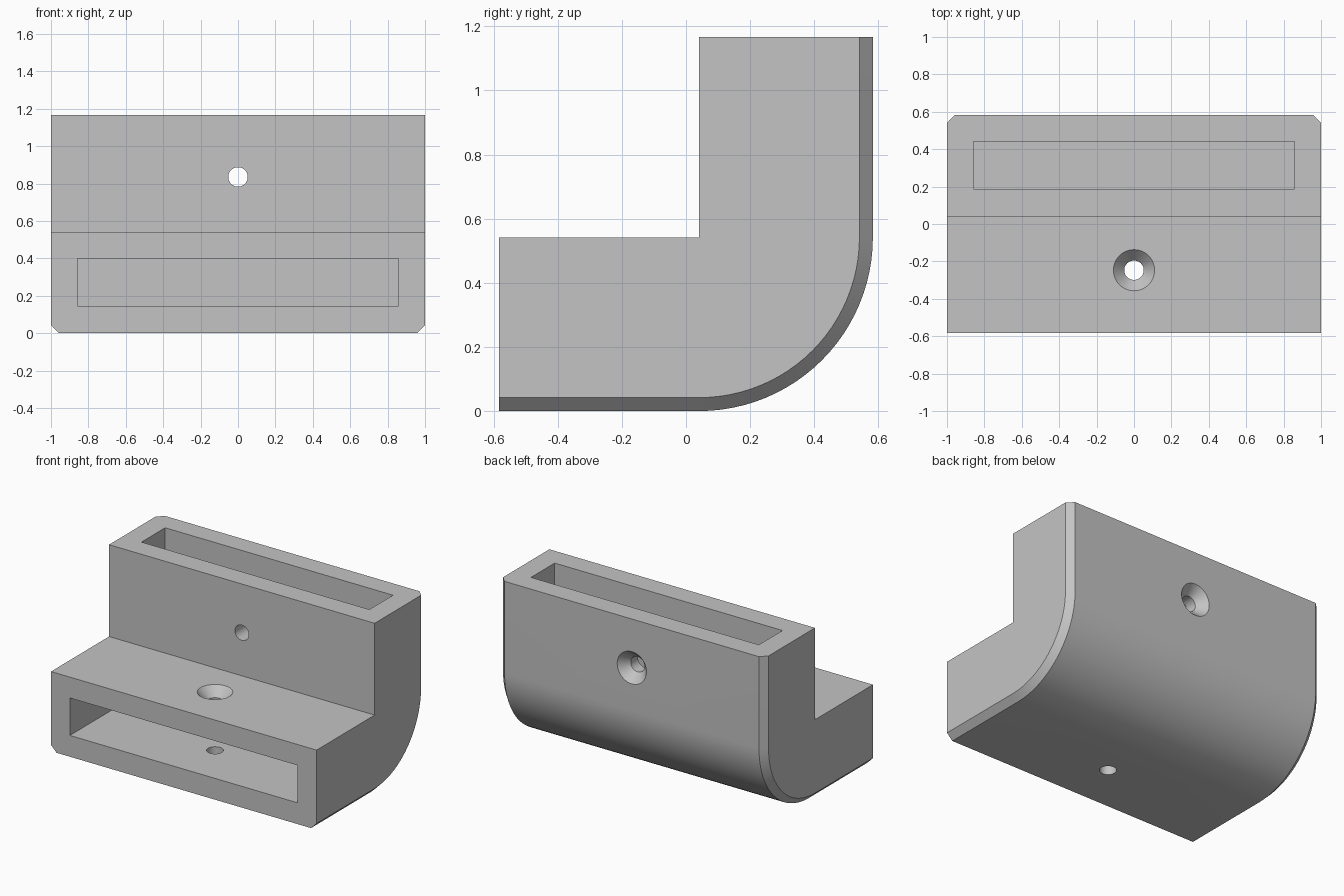
import bpy, bmesh
from math import cos, sin, pi, radians

if "Cube" in bpy.data.objects:
    bpy.data.objects.remove(bpy.data.objects["Cube"], do_unlink=True)

BACK, TOP = 0.583, 1.167      # half depth and full height
INNER_Y, INNER_Z = 0.041, 0.542   # inner corner, also centre of the bend
RADIUS, CHAMFER = 0.542, 0.042
SLOT_DEPTH = 0.64

grey = bpy.data.materials.new("plain grey")
grey.use_nodes = True
colour = (0.55, 0.55, 0.55, 1)
grey.diffuse_color = colour
grey.node_tree.nodes["Principled BSDF"].inputs["Base Color"].default_value = colour


def loft(name, rings):
    """Skin a list of equal rings and cap both ends."""
    bm = bmesh.new()
    loops = [[bm.verts.new(p) for p in ring] for ring in rings]
    n = len(loops[0])
    for a, b in zip(loops, loops[1:]):
        for i in range(n):
            j = (i + 1) % n
            bm.faces.new((a[i], a[j], b[j], b[i]))
    bm.faces.new(loops[0][::-1])
    bm.faces.new(loops[-1])
    bmesh.ops.recalc_face_normals(bm, faces=bm.faces)
    mesh = bpy.data.meshes.new(name)
    bm.to_mesh(mesh)
    bm.free()
    mesh.materials.append(grey)
    obj = bpy.data.objects.new(name, mesh)
    bpy.context.collection.objects.link(obj)
    return obj


def bracket_ring(x, r):
    """L-shaped section with a rounded outer bend of radius r."""
    steps = 24
    arc = [(INNER_Y + r * cos(a), INNER_Z + r * sin(a))
           for a in (-pi / 2 + pi / 2 * i / steps for i in range(steps + 1))]
    section = [(-BACK, INNER_Z - r)] + arc + [
        (INNER_Y + r, TOP), (INNER_Y, TOP), (INNER_Y, INNER_Z), (-BACK, INNER_Z)]
    return [(x, y, z) for y, z in section]


def slot(name, y0, y1, z0, z1):
    w = 0.858
    return loft(name, [[(x, y0, z0), (x, y1, z0), (x, y1, z1), (x, y0, z1)]
                       for x in (-w, w)])


def drill(name, location, tilt):
    """Countersunk screw hole, entering along local -z."""
    profile = [(0.11, 0.05), (0.11, 0), (0.052, -0.063), (0.052, -0.7)]
    n = 40
    obj = loft(name, [[(r * cos(2 * pi * i / n), r * sin(2 * pi * i / n), z)
                       for i in range(n)] for r, z in profile])
    obj.location = location
    obj.rotation_euler.x = tilt
    return obj


# Body with chamfered outer side edges
bracket = loft("corner_bracket", [
    bracket_ring(-1, RADIUS - CHAMFER), bracket_ring(CHAMFER - 1, RADIUS),
    bracket_ring(1 - CHAMFER, RADIUS), bracket_ring(1, RADIUS - CHAMFER)])

# Blind slots in both arms and screw holes through their walls
cutters = [
    slot("front_slot_cutter", -BACK - 0.1, -BACK + SLOT_DEPTH, 0.145, 0.4),
    slot("top_slot_cutter", 0.187, 0.442, TOP - SLOT_DEPTH, TOP + 0.1),
    drill("shelf_hole_cutter", (0, -0.247, INNER_Z), 0),
    drill("back_hole_cutter", (0, BACK, 0.835), radians(-90)),
]
bpy.context.view_layer.objects.active = bracket
bracket.select_set(True)
for cutter in cutters:
    cutter.hide_render = True
    mod = bracket.modifiers.new(cutter.name, "BOOLEAN")
    mod.operation = "DIFFERENCE"
    mod.solver = "EXACT"
    mod.object = cutter
    bpy.ops.object.modifier_apply(modifier=mod.name)
    bpy.data.objects.remove(cutter, do_unlink=True)

bpy.ops.object.shade_smooth_by_angle(angle=radians(25))
